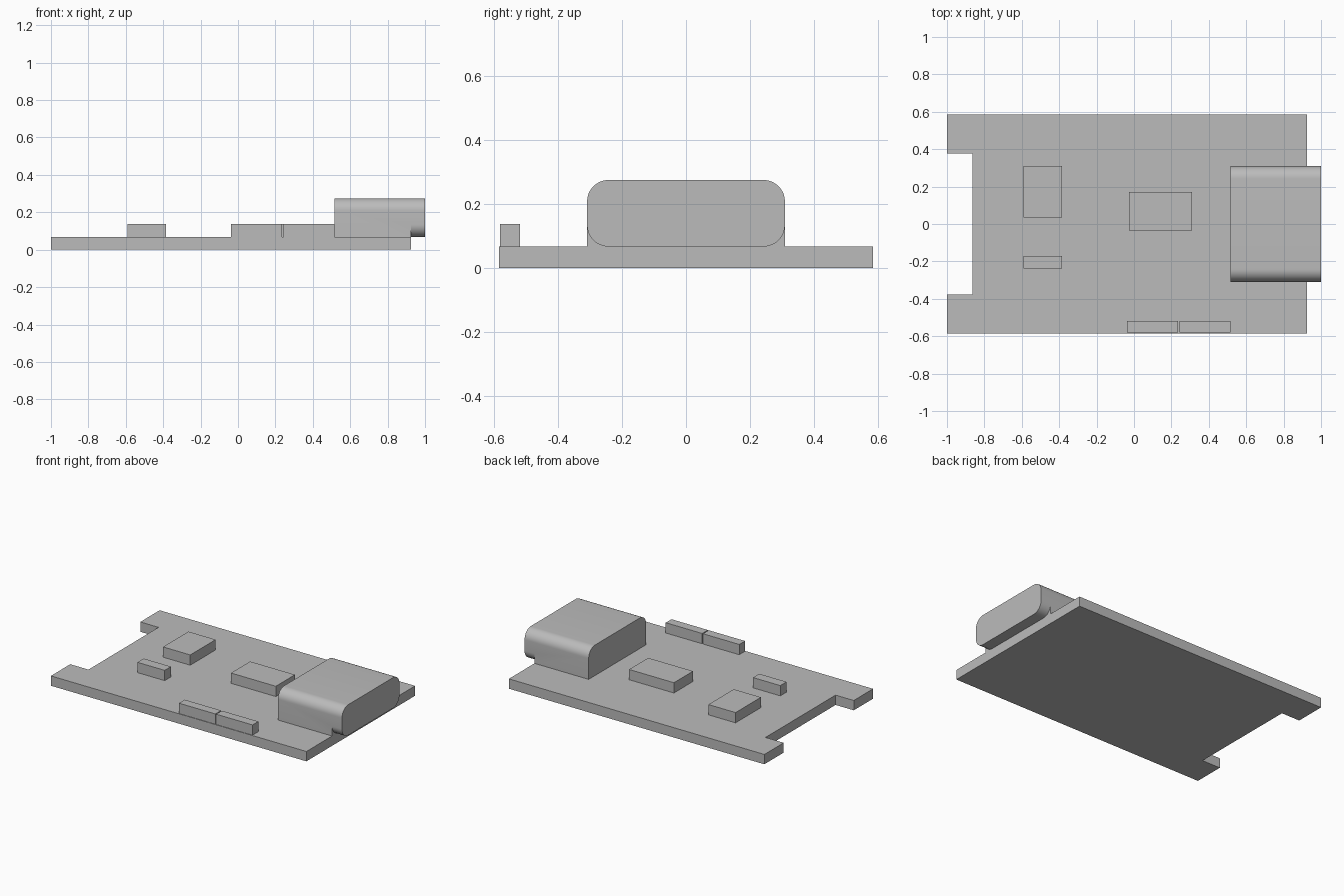
import bpy, bmesh
from math import sin, cos, pi, radians

cube = bpy.data.objects.get("Cube")
if cube:
    bpy.data.objects.remove(cube, do_unlink=True)

grey = bpy.data.materials.new("plain grey")
grey.use_nodes = True
grey.diffuse_color = (0.5, 0.5, 0.5, 1)
grey.node_tree.nodes["Principled BSDF"].inputs["Base Color"].default_value = (0.5, 0.5, 0.5, 1)

HALF_DEPTH = 0.585
BOARD_TOP = 0.067
BOARD_END = 0.925
CHIP_TOP = 0.137


def build(name, polygons):
    """Make an object from polygons given as corner lists, welded together."""
    bm = bmesh.new()
    for poly in polygons:
        bm.faces.new([bm.verts.new(p) for p in poly])
    bmesh.ops.remove_doubles(bm, verts=bm.verts, dist=1e-5)
    bmesh.ops.recalc_face_normals(bm, faces=bm.faces)
    mesh = bpy.data.meshes.new(name)
    bm.to_mesh(mesh)
    bm.free()
    mesh.materials.append(grey)
    obj = bpy.data.objects.new(name, mesh)
    bpy.context.collection.objects.link(obj)
    return obj


def slab(name, outline, z0, z1):
    """Extrude a flat outline upwards."""
    polys = [[(x, y, z) for x, y in outline] for z in (z0, z1)]
    for (ax, ay), (bx, by) in zip(outline, outline[1:] + outline[:1]):
        polys.append([(ax, ay, z0), (bx, by, z0), (bx, by, z1), (ax, ay, z1)])
    return build(name, polys)


# Circuit board with a notch in its left-hand end
notch_x, notch_y = -0.863, 0.377
slab("circuit_board", [
    (-1, -HALF_DEPTH), (BOARD_END, -HALF_DEPTH), (BOARD_END, HALF_DEPTH), (-1, HALF_DEPTH),
    (-1, notch_y), (notch_x, notch_y), (notch_x, -notch_y), (-1, -notch_y)], 0, BOARD_TOP)

# Components lying on the board: x range, y range
chips = {
    "square_chip": (-0.59, -0.385, 0.036, 0.309),
    "small_chip": (-0.59, -0.385, -0.239, -0.172),
    "main_chip": (-0.028, 0.31, -0.036, 0.17),
    "edge_button_inner": (-0.038, 0.236, -0.581, -0.519),
    "edge_button_outer": (0.242, 0.516, -0.581, -0.519),
}
for name, (x0, x1, y0, y1) in chips.items():
    slab(name, [(x0, y0), (x1, y0), (x1, y1), (x0, y1)], BOARD_TOP, CHIP_TOP)

# Connector: square foot on the board, fully rounded where it overhangs
X0, XM, X1 = 0.517, BOARD_END, 1.0
W, R, ZB, ZT = 0.309, 0.067, BOARD_TOP, 0.275
STEPS = 12
angles = [i * pi / 2 / STEPS for i in range(STEPS + 1)]
upper = [(W - R + R * cos(a), ZT - R + R * sin(a)) for a in angles]
lower = [(W - R + R * sin(a), ZB + R - R * cos(a)) for a in angles]


def mirrored(points):
    return [(-y, z) for y, z in reversed(points)]


def at(x, points):
    return [(x, y, z) for y, z in points]


polys = [
    at(X1, lower + upper + mirrored(upper) + mirrored(lower)),
    at(X0, [(W, ZB)] + upper + mirrored(upper) + [(-W, ZB)]),
    [(X0, R - W, ZT), (X1, R - W, ZT), (X1, W - R, ZT), (X0, W - R, ZT)],
    [(X0, W, ZB), (XM, W, ZB), (XM, W - R, ZB), (X1, W - R, ZB),
     (X1, R - W, ZB), (XM, R - W, ZB), (XM, -W, ZB), (X0, -W, ZB)],
]
for s in (1, -1):
    half = [at(XM, lower + [(W, ZB)]),
            [(X0, W, ZB), (XM, W, ZB), (XM, W, ZB + R),
             (X1, W, ZB + R), (X1, W, ZT - R), (X0, W, ZT - R)]]
    for arc, start in ((upper, X0), (lower, XM)):
        for p, q in zip(arc, arc[1:]):
            half.append([(start, *p), (X1, *p), (X1, *q), (start, *q)])
    polys += [[(x, s * y, z) for x, y, z in poly] for poly in half]
connector = build("connector", polys)

bpy.ops.object.select_all(action="DESELECT")
connector.select_set(True)
bpy.context.view_layer.objects.active = connector
bpy.ops.object.shade_smooth_by_angle(angle=radians(30))
